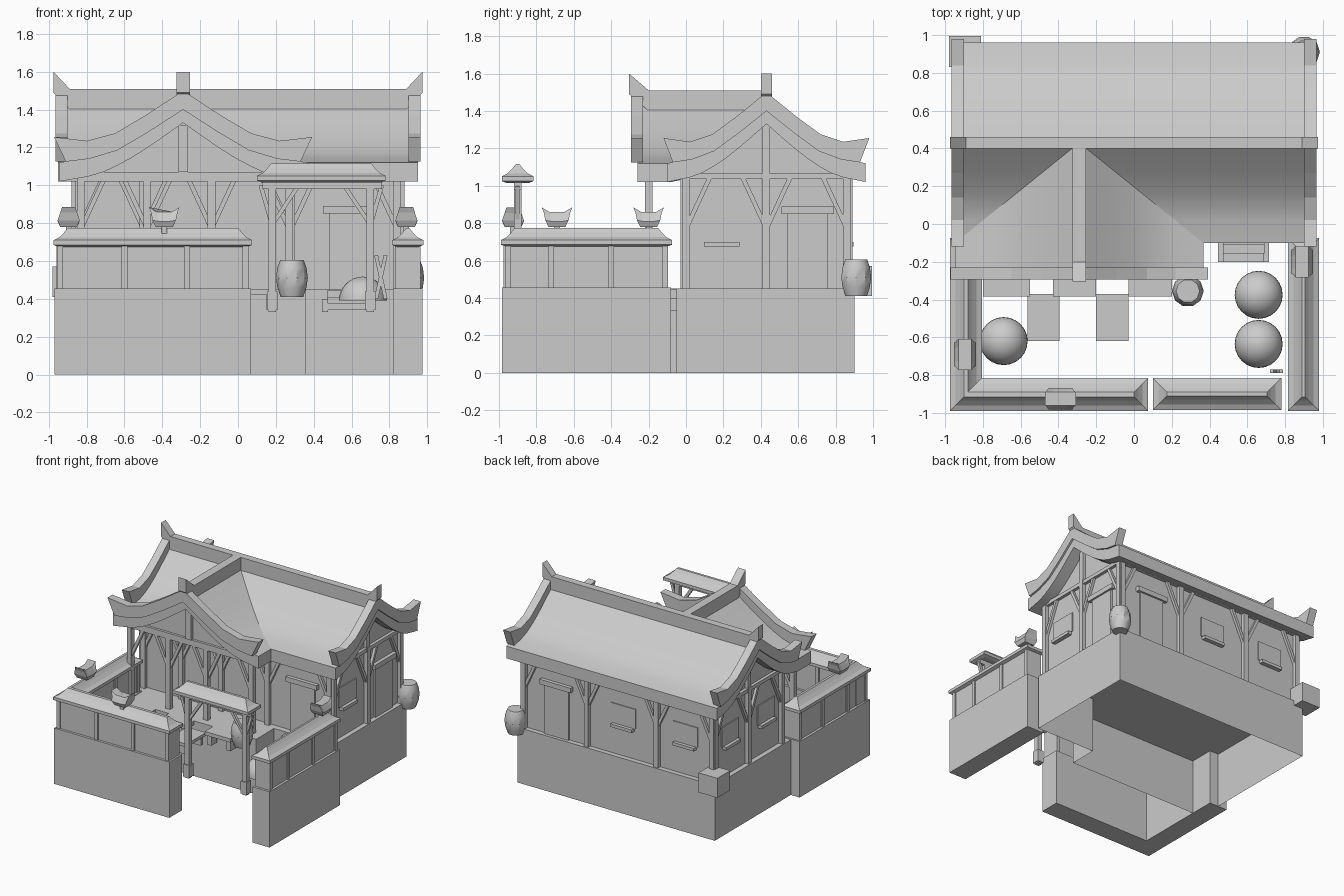
import bpy, bmesh, math
from mathutils import Vector

if "Cube" in bpy.data.objects:
    bpy.data.objects.remove(bpy.data.objects["Cube"])

GREY = (0.6, 0.6, 0.6, 1)
mat = bpy.data.materials.new("plain grey")
mat.use_nodes = True
mat.diffuse_color = GREY
mat.node_tree.nodes["Principled BSDF"].inputs["Base Color"].default_value = GREY


def finish(name, bm, smooth=False):
    bmesh.ops.recalc_face_normals(bm, faces=bm.faces)
    me = bpy.data.meshes.new(name)
    bm.to_mesh(me)
    bm.free()
    ob = bpy.data.objects.new(name, me)
    bpy.context.collection.objects.link(ob)
    me.materials.append(mat)
    if smooth:
        bpy.ops.object.select_all(action='DESELECT')
        ob.select_set(True)
        bpy.context.view_layer.objects.active = ob
        bpy.ops.object.shade_smooth_by_angle(angle=math.radians(35))
    return ob


def loft(name, rings, smooth=False, bottom=True):
    """Skin closed rings of points and cap both ends."""
    bm = bmesh.new()
    vs = [[bm.verts.new(p) for p in r] for r in rings]
    n = len(vs[0])
    for a, b in zip(vs, vs[1:]):
        for i in range(n):
            j = (i + 1) % n
            bm.faces.new((a[i], a[j], b[j], b[i]))
    if bottom:
        bm.faces.new(vs[0])
    bm.faces.new(vs[-1])
    return finish(name, bm, smooth)


def rect(x0, x1, y0, y1, z):
    return [(x0, y0, z), (x1, y0, z), (x1, y1, z), (x0, y1, z)]


def box(name, x0, x1, y0, y1, z0, z1):
    return loft(name, [rect(x0, x1, y0, y1, z0), rect(x0, x1, y0, y1, z1)])


def beam(name, p, q, w=0.03):
    """Square bar between two points."""
    p, q = Vector(p), Vector(q)
    d = (q - p).normalized()
    s = d.cross(Vector((0, 0, 1)))
    s = s.normalized() if s.length > 0.01 else Vector((1, 0, 0))
    u = s.cross(d)
    ring = [(s * a + u * b) * w / 2 for a, b in ((-1, -1), (1, -1), (1, 1), (-1, 1))]
    return loft(name, [[p + o for o in ring], [q + o for o in ring]])


def revolve(name, x, y, profile, sides, bottom=True):
    ang = [2 * math.pi * i / sides for i in range(sides)]
    return loft(name, [[(x + r * math.cos(t), y + r * math.sin(t), z) for t in ang]
                       for r, z in profile], True, bottom)


# Stone foundation, an L-shaped shell open underneath
plan = [(-0.89, -0.28), (0.36, -0.28), (0.36, -0.05), (0.89, -0.05), (0.89, 0.9), (-0.89, 0.9)]
loft("foundation", [[(x, y, z) for x, y in plan] for z in (0, 0.45)], bottom=False)

# House body with gable ends
RY, RX = 0.43, -0.29
body = [(0.0, 0.45), (0.0, 1.07), (RY, 1.36), (0.86, 1.07), (0.86, 0.45)]
loft("house_walls", [[(x, y, z) for y, z in body] for x in (-0.85, 0.85)])
gable = [(RX - 0.533, 1.05), (RX + 0.533, 1.05), (RX + 0.533, 1.07), (RX, 1.36), (RX - 0.533, 1.07)]
loft("porch_gable", [[(x, y, z) for x, z in gable] for y in (-0.2, -0.16)])
box("porch_king_post", RX - 0.025, RX + 0.025, -0.23, -0.2, 1.07, 1.32)
box("porch_beam", -0.85, 0.29, -0.22, -0.17, 1.02, 1.07)
for sx in (-1, 1):
    beam("gable_king_post", (sx * 0.855, RY, 1.04), (sx * 0.855, RY, 1.33), 0.04)


# Wall posts, braces and rails
def framed_row(name, place, stops, z0=0.45, top=1.07):
    """Posts along a line, each with braces towards its neighbours."""
    for s in stops:
        beam(name + "_post", place(s, z0), place(s, top), 0.04)
        for d in (-1, 1):
            if min(stops) <= s + d * 0.1 <= max(stops):
                beam(name + "_brace", place(s, 0.77), place(s + d * 0.13, 1.05), 0.024)
    beam(name + "_rail", place(min(stops), 1.05), place(max(stops), 1.05), 0.03)


framed_row("front", lambda s, z: (s, -0.01, z), (-0.84, -0.5, -0.14, 0.28, 0.84))
framed_row("back", lambda s, z: (s, 0.87, z), (-0.85, -0.35, 0.28, 0.85))
framed_row("right", lambda s, z: (0.86, s, z), (0.0, RY, 0.86))
framed_row("left", lambda s, z: (-0.86, s, z), (0.0, RY, 0.86))
framed_row("porch", lambda s, z: (s, -0.2, z), (-0.83, -0.48, -0.14, 0.27))


# Doors and sills, given centre, outward side and axis
def wall_box(name, axis, side, c, half, depth, z0, z1):
    if axis == 'x':
        a, b = sorted((side * 0.85, side * (0.85 + depth)))
        box(name, a, b, c - half, c + half, z0, z1)
    else:
        a, b = (0.86, 0.86 + depth) if side > 0 else (-depth, 0.0)
        box(name, c - half, c + half, a, b, z0, z1)


for axis, side, c in (('x', 1, 0.65), ('y', 1, 0.56), ('y', -1, 0.59)):
    wall_box("door", axis, side, c, 0.11, 0.015, 0.45, 0.85)
    wall_box("door_lintel", axis, side, c, 0.14, 0.03, 0.85, 0.89)
for axis, side, c in (('x', 1, 0.19), ('x', -1, 0.19), ('x', -1, 0.65), ('y', 1, -0.04), ('y', 1, -0.6)):
    wall_box("window_sill", axis, side, c, 0.095, 0.035, 0.675, 0.7)
    wall_box("window_panel", axis, side, c, 0.11, 0.008, 0.7, 0.86)

# Sweeping roofs: (distance from ridge, height)
SLAB = [(0, 1.43), (0.08, 1.36), (0.15, 1.3), (0.22, 1.245), (0.28, 1.205), (0.34, 1.17), (0.41, 1.145), (0.53, 1.12)]
BOARD = [(0, 1.5), (0.16, 1.37), (0.29, 1.275), (0.41, 1.235), (0.55, 1.255)]
BOARD_LOW = [(0, 1.4), (0.15, 1.28), (0.28, 1.185), (0.4, 1.14), (0.5, 1.125)]


def sweep(name, top, low, point, a, b, smooth=False):
    """Mirrored curved slab; b may depend on distance from the ridge."""
    rings = []
    for s, order in ((-1, range(len(top) - 1, 0, -1)), (1, range(len(top)))):
        for i in order:
            (dt, zt), (dl, zl) = top[i], low[i]
            rings.append([point(s * dt, a, zt), point(s * dl, a, zl),
                          point(s * dl, b(dl), zl), point(s * dt, b(dt), zt)])
    loft(name, rings, smooth)


def main_pt(d, along, z):
    return (along, RY + d, z)


def wing_pt(d, along, z):
    return (RX + d * 1.24, along, z)


under = [(d, z - 0.1) for d, z in SLAB]
sweep("main_roof", SLAB, under, main_pt, -0.95, lambda d: 0.95, True)
sweep("wing_roof", SLAB, under, wing_pt, -0.26, lambda d: RY - d + 0.02, True)
for s in (-1, 1):
    sweep("main_bargeboard", BOARD, BOARD_LOW, main_pt, s * 0.9, lambda d: s * 0.965)
sweep("wing_bargeboard", BOARD, BOARD_LOW, wing_pt, -0.295, lambda d: -0.23)


# Ridge beams with upturned ends
ridge = [(-0.975, 1.49, 1.6), (-0.89, 1.4, 1.51), (0.89, 1.4, 1.51), (0.975, 1.49, 1.6)]
loft("main_ridge", [[(x, RY - 0.03, a), (x, RY + 0.03, a), (x, RY + 0.03, b), (x, RY - 0.03, b)]
                    for x, a, b in ridge])
wing_ridge = [(-0.305, 1.49, 1.6), (-0.2, 1.4, 1.51), (0.42, 1.4, 1.51)]
loft("wing_ridge", [[(RX - 0.035, y, a), (RX + 0.035, y, a), (RX + 0.035, y, b), (RX - 0.035, y, b)]
                    for y, a, b in wing_ridge])


# Yard wall copings with bell-shaped hips
def coping(name, x0, x1, y0, y1, z):
    steps = [(0.025, 0), (0, 0.01), (0, 0.035), (0.03, 0.05), (0.055, 0.075), (0.075, 0.1)]
    loft(name, [rect(x0 + i, x1 - i, y0 + i, y1 - i, z + h) for i, h in steps])


def yard_wall(x0, x1, y0, y1, stops, along_x):
    box("yard_wall_base", x0, x1, y0, y1, 0, 0.455)
    i = 0.02
    box("yard_wall_panel", x0 + i, x1 - i, y0 + i, y1 - i, 0.45, 0.69)
    coping("yard_wall_coping", x0 - 0.005, x1 + 0.005, y0 - 0.005, y1 + 0.005, 0.675)
    for s in stops:
        if along_x:
            box("yard_wall_post", s - 0.015, s + 0.015, y0 + 0.01, y1 - 0.01, 0.45, 0.69)
        else:
            box("yard_wall_post", x0 + 0.01, x1 - 0.01, s - 0.015, s + 0.015, 0.45, 0.69)


yard_wall(-0.97, 0.07, -0.985, -0.82, (-0.94, -0.6, -0.27, 0.04), True)
yard_wall(-0.97, -0.81, -0.985, -0.08, (-0.95, -0.72, -0.4, -0.11), False)
yard_wall(0.82, 0.975, -0.985, -0.08, (-0.95, -0.72, -0.4, -0.11), False)


# Saddle-shaped lanterns on the walls
def lantern(x, y, turned):
    rings = []
    for lo, sh, z, lift in ((0.045, 0.045, 0.78, 0), (0.062, 0.058, 0.81, 0.005),
                            (0.07, 0.045, 0.84, 0.015), (0.082, 0.035, 0.86, 0.025)):
        ring = [(-lo, -sh, z + lift), (-lo / 2, -sh, z), (lo / 2, -sh, z), (lo, -sh, z + lift),
                (lo, sh, z + lift), (lo / 2, sh, z), (-lo / 2, sh, z), (-lo, sh, z + lift)]
        rings.append([(x + (b if turned else a), y + (a if turned else b), c) for a, b, c in ring])
    loft("lantern", rings)
    beam("lantern_stem", (x, y, 0.69), (x, y, 0.79), 0.03)


lantern(-0.39, -0.925, False)
lantern(-0.895, -0.69, True)
lantern(0.89, -0.2, True)

# Gateway
coping("gate_roof", 0.1, 0.78, -0.985, -0.815, 1.015)
beam("gate_beam", (0.13, -0.9, 1.0), (0.76, -0.9, 1.0), 0.04)
for x, s in ((0.18, 1), (0.7, -1)):
    beam("gate_post", (x, -0.9, 0.33), (x, -0.9, 1.03), 0.04)
    beam("gate_foot", (x, -0.9, 0.34), (x, -0.9, 0.44), 0.055)
    for t in (1, -1):
        beam("gate_brace", (x, -0.9, 0.79), (x + s * (0.14 if t > 0 else -0.06), -0.9, 1.0), 0.022)
for s in (-1, 1):
    beam("crossed_stick", (0.755 - s * 0.025, -0.78, 0.4), (0.755 + s * 0.025, -0.78, 0.63), 0.02)

# Steps, benches and tables
for i in range(3):
    box("step", 0.47, 0.69, -0.2 + i * 0.045, -0.05, 0.34 + i * 0.035, 0.375 + i * 0.035)
for x in (0.46, 0.7):
    box("step_side", x - 0.015, x + 0.015, -0.2, -0.05, 0.33, 0.4)
for x0, x1 in ((-0.8, -0.55), (-0.43, -0.2), (-0.03, 0.2)):
    box("bench", x0, x1, -0.385, -0.28, 0.42, 0.45)
    for x in (x0 + 0.03, x1 - 0.03):
        box("bench_leg", x - 0.02, x + 0.02, -0.37, -0.3, 0.34, 0.42)
for x in (-0.48, -0.115):
    box("table_top", x - 0.085, x + 0.085, -0.62, -0.37, 0.41, 0.435)
    for y in (-0.59, -0.4):
        box("table_leg", x - 0.07, x + 0.07, y - 0.015, y + 0.015, 0.34, 0.41)

# Round mounds, barrels and crate
dome = [(0.127 * math.cos(math.radians(a)), 0.39 + 0.127 * math.sin(math.radians(a))) for a in range(0, 90, 11)]
for x, y in ((-0.69, -0.62), (0.66, -0.375), (0.66, -0.635)):
    revolve("mound", x, y, dome, 24)
cask = [(0.06, 0.41), (0.077, 0.46), (0.084, 0.51), (0.077, 0.565), (0.062, 0.605)]
for x, y in ((0.285, -0.355), (0.9, 0.91)):
    revolve("barrel", x, y, cask, 10)
box("crate", -0.98, -0.81, 0.83, 0.995, 0.41, 0.57)
